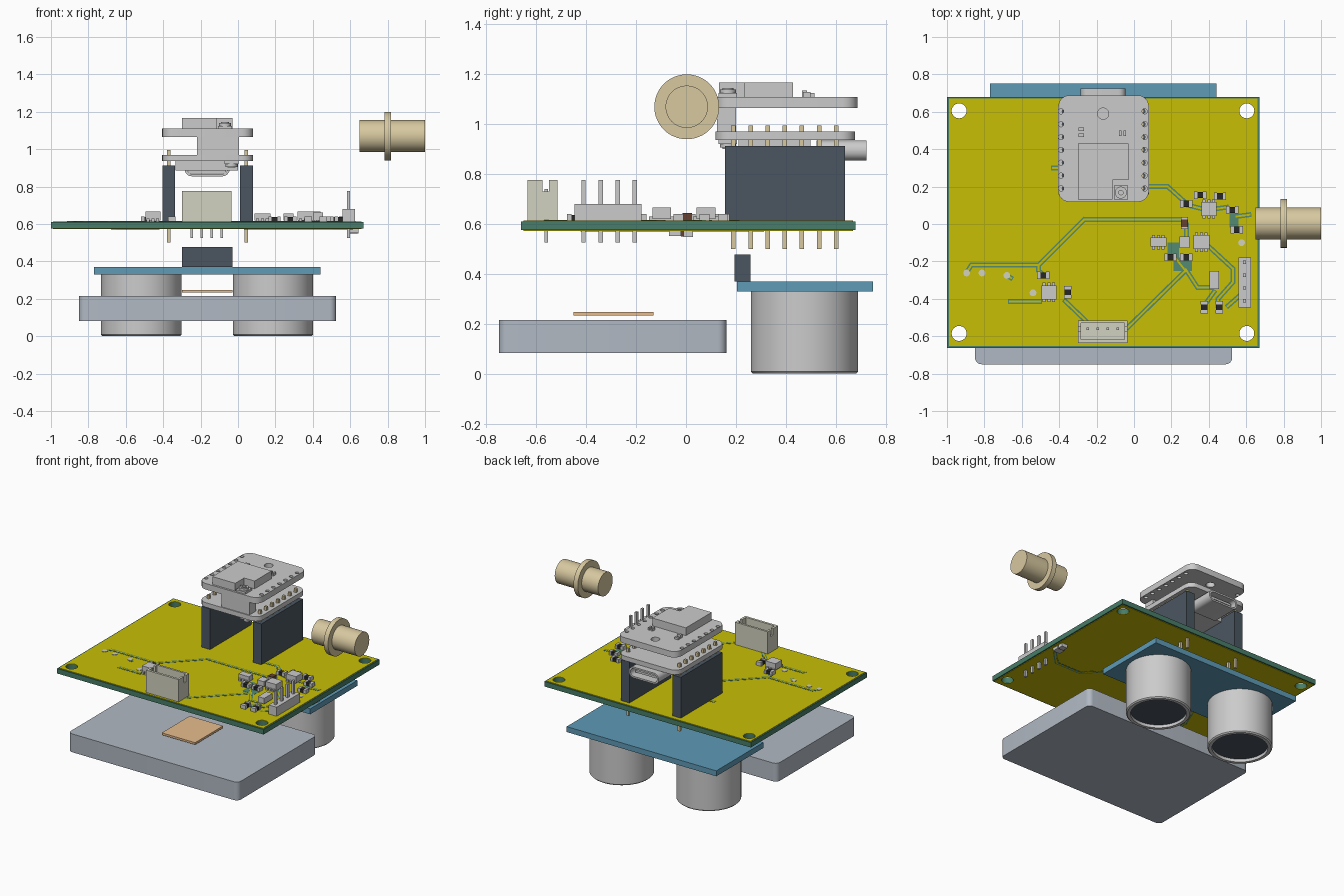
import bpy, bmesh
from math import pi, cos, sin, atan2
from mathutils import Matrix, Vector

if "Cube" in bpy.data.objects:
    bpy.data.objects.remove(bpy.data.objects["Cube"])


def mat(name, r, g, b):
    m = bpy.data.materials.new(name)
    m.diffuse_color = (r ** 2.2, g ** 2.2, b ** 2.2, 1)
    m.use_nodes = True
    m.node_tree.nodes["Principled BSDF"].inputs["Base Color"].default_value = m.diffuse_color
    return m


YELLOW = mat("mask_yellow", .78, .74, .05)
GREEN = mat("board_green", .29, .49, .41)
TEAL = mat("trace_teal", .33, .54, .45)
BLUE = mat("sensor_blue", .37, .60, .71)
STEEL = mat("battery_grey", .69, .72, .76)
DARK = mat("dark_plastic", .30, .34, .38)
BLACK = mat("black", .17, .17, .17)
TAN = mat("brass", .84, .78, .62)
COPPER = mat("copper", .90, .73, .55)
CREAM = mat("cream", .82, .82, .75)
BROWN = mat("brown", .40, .26, .20)


def finish(name, bm, m=None, smooth=False):
    bmesh.ops.recalc_face_normals(bm, faces=bm.faces)
    me = bpy.data.meshes.new(name)
    bm.to_mesh(me)
    bm.free()
    ob = bpy.data.objects.new(name, me)
    bpy.context.collection.objects.link(ob)
    if m:
        me.materials.append(m)
    if smooth:
        select(ob)
        bpy.ops.object.shade_smooth_by_angle(angle=0.6)
    return ob


def select(ob):
    bpy.ops.object.select_all(action='DESELECT')
    ob.select_set(True)
    bpy.context.view_layer.objects.active = ob


def boxes(name, bounds, m=None):
    """One mesh from (x0, x1, y0, y1, z0, z1) boxes."""
    bm = bmesh.new()
    for x0, x1, y0, y1, z0, z1 in bounds:
        M = Matrix.Translation(((x0 + x1) / 2, (y0 + y1) / 2, (z0 + z1) / 2)) @ \
            Matrix.Diagonal((x1 - x0, y1 - y0, z1 - z0, 1))
        bmesh.ops.create_cube(bm, size=1, matrix=M)
    return finish(name, bm, m)


def plate(name, x0, x1, y0, y1, z0, z1, m=None, r=0, holes=(), inner=None):
    """Extruded rounded rectangle with round holes or a rounded inner opening."""
    cu = bpy.data.curves.new(name, 'CURVE')
    cu.dimensions, cu.fill_mode, cu.extrude = '2D', 'BOTH', (z1 - z0) / 2

    def loop(pts):
        s = cu.splines.new('POLY')
        s.points.add(len(pts) - 1)
        for p, (x, y) in zip(s.points, pts):
            p.co = (x, y, 0, 1)
        s.use_cyclic_u = True

    def rounded(a, b, c, d, r):
        if not r:
            return [(a, c), (b, c), (b, d), (a, d)]
        return [(cx + r * cos(t), cy + r * sin(t))
                for q, (cx, cy) in enumerate([(b - r, d - r), (a + r, d - r), (a + r, c + r), (b - r, c + r)])
                for t in [(q + i / 6) * pi / 2 for i in range(7)]]
    loop(rounded(x0, x1, y0, y1, r))
    if inner:
        loop(rounded(*inner))
    for hx, hy, hr in holes:
        n = 32 if hr > .02 else 12
        loop([(hx + hr * cos(2 * pi * i / n), hy + hr * sin(2 * pi * i / n)) for i in range(n)])
    ob = bpy.data.objects.new(name, cu)
    bpy.context.collection.objects.link(ob)
    ob.location.z = (z0 + z1) / 2
    select(ob)
    bpy.ops.object.convert(target='MESH')
    ob = bpy.context.object
    ob.data.materials.clear()
    if m:
        ob.data.materials.append(m)
    bpy.ops.object.shade_smooth_by_angle(angle=0.5)
    return ob


def lathe(name, profile, M, m=None, n=64):
    bm = bmesh.new()
    vs = [bm.verts.new((r, 0, z)) for r, z in profile]
    es = [bm.edges.new(p) for p in zip(vs, vs[1:])]
    bmesh.ops.spin(bm, geom=vs + es, cent=(0, 0, 0), axis=(0, 0, 1), angle=2 * pi, steps=n)
    bmesh.ops.remove_doubles(bm, verts=bm.verts, dist=1e-5)
    bm.transform(M)
    return finish(name, bm, m, True)


# main circuit board with solder mask on both sides
corners = [(x, y, .04) for x in (-.935, .603) for y in (-.585, .605)]
plate("main_board", -1, .67, -.662, .68, .575, .611, GREEN, holes=corners)
plate("top_mask", -.99, .66, -.652, .67, .611, .614, YELLOW, holes=corners)
plate("bottom_mask", -.99, .66, -.652, .67, .572, .575, YELLOW, holes=corners)


# traces: a teal clearance with a narrow mask-coloured core
def traces(name, paths, z, up):
    for part, w, h, m in (("clearance", .026, .0012, TEAL), ("core", .010, .002, YELLOW)):
        bm = bmesh.new()
        for path in paths:
            for a, b in zip(path, path[1:]):
                a, b = Vector(a), Vector(b)
                d, c = b - a, (a + b) / 2
                M = Matrix.Translation((c.x, c.y, z + up * h / 2)) @ Matrix.Rotation(atan2(d.y, d.x), 4, 'Z') \
                    @ Matrix.Diagonal((d.length + w * .6, w, h, 1))
                bmesh.ops.create_cube(bm, size=1, matrix=M)
        finish(name + "_" + part, bm, m)


traces("top_trace", [
    [(-.895, -.26), (-.87, -.22), (-.51, -.22), (-.265, .025), (.27, .025)],
    [(-.51, -.22), (-.51, -.25), (-.48, -.275)], [(-.37, -.41), (-.25, -.525)],
    [(-.035, -.555), (.275, -.25), (.22, -.18)], [(.07, .2), (.18, .2), (.28, .11)],
    [(-.435, .3), (-.4, .3)], [(-.665, -.415), (-.5, -.415)], [(-.68, -.275), (-.655, -.29)],
    [(.4, -.12), (.53, -.24), (.53, -.31), (.45, -.4), (.45, -.44)],
    [(.58, -.37), (.5, -.44)], [(.38, -.43), (.43, -.36)],
    [(.275, -.24), (.34, -.34), (.42, -.34)], [(.29, .1), (.37, .08)],
    [(.43, .08), (.5, .09)], [(.545, .04), (.62, .05)], [(.28, 0), (.28, -.1)]], .614, 1)
traces("bottom_trace", [[(.6, -.1), (.5, -.2), (.3, -.2), (.05, .05), (.045, .2)],
                        [(-.435, .3), (-.665, -.27), (-.665, -.415)]], .572, -1)
boxes("bare_patches", [(.18, .24, -.19, -.1, .614, .6152), (.21, .31, -.25, -.18, .614, .6152),
                       (.51, .56, -.02, .08, .614, .6152)], TEAL)
for x, y in [(-.895, -.262), (-.813, -.262), (-.68, -.275), (-.54, -.368), (.575, -.1)]:
    lathe("test_pad", [(0, .611), (.018, .611), (.018, .617), (0, .617)], Matrix.Translation((x, y, 0)), CREAM, 20)

# surface-mount chips with side leads
chips = [(.40, .08, .08, .075, .055), (.36, -.097, .085, .075, .055), (.27, -.097, .055, .06, .045),
         (.13, -.097, .085, .048, .045), (.43, -.3, .05, .095, .05), (-.455, -.365, .08, .075, .055)]
boxes("chips", [(x - w / 2, x + w / 2, y - d / 2, y + d / 2, .62, .612 + h) for x, y, w, d, h in chips])
boxes("chip_leads", [(x + dx - .008, x + dx + .008, y - d / 2 - .014, y + d / 2 + .014, .613, .63)
                     for x, y, w, d, h in chips if w > .06 for dx in (-.025, 0, .025)])

# resistors and capacitors: (x, y, lies along x)
passives = [(-.355, -.365, 0), (-.485, -.275, 1), (.28, .108, 1), (.355, .155, 1), (.46, .148, 1), (.525, .075, 1),
            (.55, -.03, 1), (.195, -.178, 1), (.28, -.178, 1), (.375, -.445, 0), (.455, -.445, 0), (.27, .005, 0)]


def cell(x, y, along, lo, hi, half, z1):
    return (x + lo, x + hi, y - half, y + half, .612, z1) if along else (x - half, x + half, y + lo, y + hi, .612, z1)


boxes("passive_bodies", [cell(*p, -.02, .02, .017, .637) for p in passives[:-1]], BLACK)
boxes("capacitor_body", [cell(*passives[-1], -.02, .02, .02, .645)], BROWN)
boxes("passive_caps", [cell(*p, s * .024 - .009, s * .024 + .009, .02, .641) for p in passives for s in (-1, 1)])
boxes("bottom_part", [(.585, .645, -.068, -.02, .552, .575), (.6, .645, -.01, .028, .548, .575)])
boxes("bottom_part_body", [(.595, .635, -.02, -.01, .55, .575)], BROWN)

# header with four bare pins at the right edge
boxes("pin_header_base", [(.56, .625, -.447, -.178, .612, .68)])
boxes("pin_header_pins", [(.584, .6, y - .009, y + .009, .525, .777)
                          for y in (-.411 + i * .0687 for i in range(4))])

# cream wire socket at the front: floor, walls with side slots, pins
walls = [(-.3, -.035, -.635, -.515, .614, .65), (-.3, -.035, -.635, -.618, .65, .777), (-.3, -.035, -.53, -.515, .65, .777)]
for a, b in ((-.3, -.283), (-.052, -.035)):
    walls += [(a, b, -.618, -.53, .65, .73), (a, b, -.618, -.575, .73, .777), (a, b, -.55, -.53, .73, .777)]
boxes("wire_socket", walls, CREAM)
boxes("wire_socket_pins", [(x - .007, x + .007, -.568, -.554, .525, .74)
                           for x in (-.248 + i * .054 for i in range(4))])

# tall sockets and pins carrying the module stack
rows, pin_y = (-.37, .045), [.19 + i * .0687 for i in range(7)]
boxes("tall_sockets", [(x - .034, x + .034, .157, .637, .614, .912) for x in rows], DARK)
boxes("stack_pins", [(x - .009, x + .009, y - .009, y + .009, a, b)
                     for x in rows for y in pin_y for a, b in ((.5, .62), (.9, .995))], TAN)

# two stacked module boards
edge = [(x, y, .014) for x in (-.39, .057) for y in pin_y]
plate("lower_module", -.405, .08, .118, .678, .936, .97, r=.06, holes=[(x, y, .014) for x in rows for y in pin_y])
plate("upper_module", -.405, .08, .118, .688, 1.066, 1.11, r=.06, holes=edge + [(-.165, .59, .03)])
boxes("board_connector", [(-.22, .005, .125, .2, .97, 1.066)])
boxes("upper_shield", [(-.3, -.03, .235, .43, 1.11, 1.167), (-.3, -.115, .132, .235, 1.11, 1.167)])
boxes("lower_shield", [(-.335, .0, .21, .5, .886, .936)])
boxes("upper_small_parts", [(-.297, -.268, .465, .485, 1.11, 1.135), (-.297, -.268, .498, .515, 1.11, 1.125),
                            (-.08, -.068, .47, .5, 1.11, 1.13), (-.055, -.043, .47, .5, 1.11, 1.13)])
for z, s, x in ((1.11, 1, -.07), (.936, -1, -.035)):
    boxes("antenna_jack_base", [(x - .038, x + .038, .13, .205, min(z, z + s * .015), max(z, z + s * .015))])
    lathe("antenna_jack", [(0, .012), (.012, .012), (.012, .035), (.022, .035), (.022, .03), (.032, .03), (.032, .01)],
          Matrix.Translation((x, .168, z)) @ Matrix.Scale(s, 4, (0, 0, 1)), n=24)

# round-ended port under the lower module
port = plate("port_shell", -.285, -.045, -.04, .04, -.1, .1, r=.038, inner=(-.272, -.058, -.028, .028, .027))
port.rotation_euler.x, port.location = pi / 2, (0, .624, .895)
boxes("port_tongue", [(-.25, -.08, .53, .7, .887, .903), (-.265, -.065, .524, .535, .87, .92)])

# distance sensor: board, two barrels, header
boxes("sensor_board", [(-.77, .44, .205, .75, .33, .37)], BLUE)
for x in (-.517, .187):
    T = Matrix.Translation((x, .475, 0))
    lathe("sensor_barrel", [(0, .33), (.215, .33), (.215, .008), (.207, 0), (.185, 0), (.185, .03)], T)
    lathe("sensor_mesh", [(0, .022), (.185, .022)], T, DARK)
boxes("sensor_header", [(-.3, -.03, .195, .258, .37, .478)], DARK)

# battery, contact patch and brass coupling
plate("battery", -.85, .525, -.75, .163, .082, .216, STEEL, r=.035)
boxes("contact_patch", [(-.3, -.03, -.452, -.13, .233, .248)], COPPER)
lathe("brass_coupling", [(0, .65), (.085, .65), (.085, .782), (.13, .782), (.13, .817), (.085, .817), (.085, 1), (0, 1)],
      Matrix.Translation((0, .003, 1.07)) @ Matrix.Rotation(pi / 2, 4, 'Y'), TAN)
